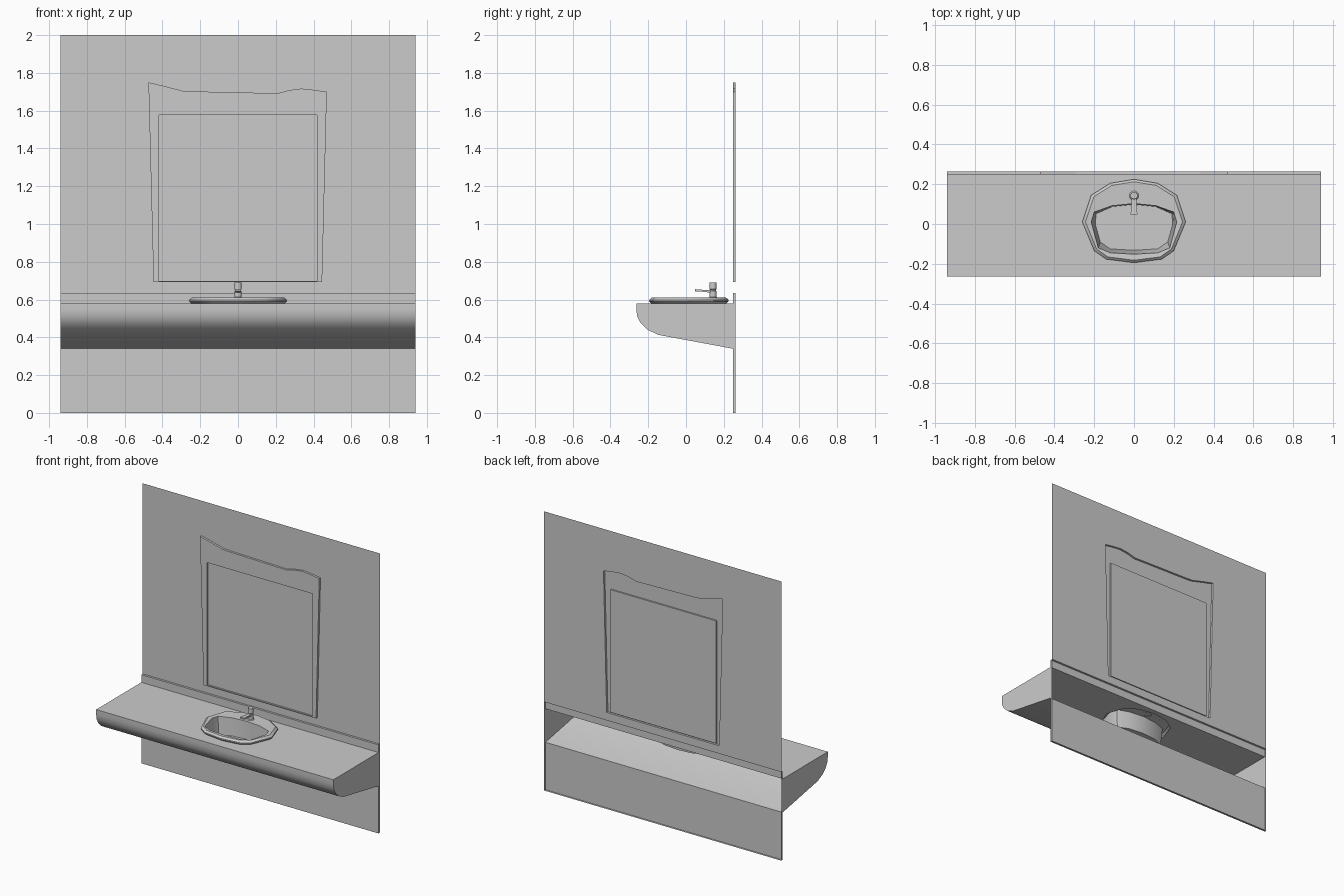
import bpy, bmesh
from math import sin, cos, pi, radians

if "Cube" in bpy.data.objects:
    bpy.data.objects.remove(bpy.data.objects["Cube"])

W = 0.94               # half width of wall and counter
BACK, FRONT = 0.263, 0.248   # wall plane and raised panel plane
TOP = 0.58             # counter height


def ring(bm, pts):
    return [bm.verts.new(p) for p in pts]


def bridge(bm, a, b, closed=True):
    n = len(a)
    for i in range(n if closed else n - 1):
        j = (i + 1) % n
        bm.faces.new((a[i], a[j], b[j], b[i]))


def fill(bm, normal, *loops):
    """Fill a flat outline, further loops are holes."""
    edges = []
    for lp in loops:
        for i, v in enumerate(lp):
            w = lp[(i + 1) % len(lp)]
            edges.append(bm.edges.get((v, w)) or bm.edges.new((v, w)))
    bmesh.ops.triangle_fill(bm, edges=edges, use_beauty=True, normal=normal)


def finish(bm, name, angle=None):
    bmesh.ops.recalc_face_normals(bm, faces=bm.faces)
    me = bpy.data.meshes.new(name)
    bm.to_mesh(me)
    bm.free()
    ob = bpy.data.objects.new(name, me)
    bpy.context.collection.objects.link(ob)
    if angle:
        me.shade_smooth()
        me.set_sharp_from_angle(angle=radians(angle))
    return ob


def mirrored(half):
    return half + [(-x, y) for x, y in reversed(half[1:-1])]


def xz(pts, y):
    return [(x, y, z) for x, z in pts]


def xy(pts, z, s=1.0):
    return [(x * s, 0.015 + (y - 0.015) * s, z) for x, y in pts]


frame = [(-.474, 1.75), (-.39, 1.73), (-.294, 1.705), (-.24, 1.702), (.21, 1.692),
         (.27, 1.708), (.335, 1.717), (.40, 1.71), (.47, 1.70), (.445, .692), (-.447, .692)]
glass = [(-.418, 1.577), (.418, 1.577), (.418, .699), (-.418, .699)]
flange = mirrored([(0, .225), (.12, .205), (.215, .145), (.26, .01), (.2, -.135), (.14, -.177), (0, -.195)])
rim = mirrored([(0, .103), (.11, .092), (.2, .06), (.215, .01), (.18, -.12), (.12, -.145), (0, -.152)])
floor = mirrored([(0, .098), (.11, .087), (.19, .052), (.195, 0), (.17, -.09), (.12, -.125), (0, -.132)])

# upper wall sheet, open where the mirror frame sits
bm = bmesh.new()
fill(bm, (0, -1, 0), ring(bm, xz([(-W, .635), (W, .635), (W, 2), (-W, 2)], BACK)), ring(bm, xz(frame, BACK)))
finish(bm, "upper_wall")

# mirror frame: raised shell, open at the back
bm = bmesh.new()
a, b = ring(bm, xz(frame, BACK)), ring(bm, xz(frame, FRONT))
c = ring(bm, xz(glass, FRONT))
bridge(bm, a, b)
fill(bm, (0, -1, 0), b, c)
finish(bm, "mirror_frame")

# recessed mirror glass
bm = bmesh.new()
a, b = ring(bm, xz(glass, FRONT)), ring(bm, xz(glass, BACK - .004))
bridge(bm, a, b)
bm.faces.new(b)
finish(bm, "mirror_glass")

# lower wall and backsplash, open behind the counter
bm = bmesh.new()
for prof in ([(BACK, 0), (FRONT, 0), (FRONT, .34)], [(FRONT, TOP), (FRONT, .635), (BACK, .635)]):
    bridge(bm, ring(bm, [(-W, y, z) for y, z in prof]), ring(bm, [(W, y, z) for y, z in prof]), False)
for x in (-W, W):
    bm.faces.new(ring(bm, [(x, FRONT, 0), (x, BACK, 0), (x, BACK, .635), (x, FRONT, .635)]))
bmesh.ops.remove_doubles(bm, verts=bm.verts, dist=1e-4)
finish(bm, "lower_wall")

# counter: rounded apron shell with a hole for the basin
prof = [(-.263, TOP), (-.263, .545), (-.258, .51), (-.24, .475), (-.204, .44), (-.146, .413), (FRONT, .34)]
bm = bmesh.new()
l = ring(bm, [(-W, y, z) for y, z in prof])
r = ring(bm, [(W, y, z) for y, z in prof])
bridge(bm, l, r, False)
lb, rb = ring(bm, [(-W, FRONT, TOP), (W, FRONT, TOP)])
bm.faces.new(l + [lb])
bm.faces.new(r + [rb])
fill(bm, (0, 0, 1), [l[0], r[0], rb, lb], ring(bm, xy(flange, TOP, .95)))
finish(bm, "counter", 40)

# basin: bevelled flange, then bowl walls and floor
bm = bmesh.new()
rings = [ring(bm, p) for p in (xy(flange, TOP, .95), xy(flange, .59), xy(flange, .598),
                               xy(flange, .61, .94), xy(rim, .607), xy(floor, .48))]
for a, b in zip(rings, rings[1:]):
    bridge(bm, a, b)
bm.faces.new(rings[-1])
finish(bm, "basin", 35)

# faucet post
bm = bmesh.new()
N = 16
lathe = [(.026, .606), (.019, .613), (.019, .644), (.015, .647), (.015, .652), (.019, .655), (.018, .689)]
rings = [ring(bm, [(r * cos(2 * pi * i / N), .143 + r * sin(2 * pi * i / N), z) for i in range(N)])
         for r, z in lathe]
for a, b in zip(rings, rings[1:]):
    bridge(bm, a, b)
bm.faces.new(rings[-1])
finish(bm, "faucet_post", 40)

# faucet spout: slim tapered bar
bm = bmesh.new()
rings = [ring(bm, [(-w, y, z0), (w, y, z0), (w, y, z1), (-w, y, z1)])
         for y, w, z0, z1 in ((.14, .012, .635, .65), (.095, .014, .641, .651), (.048, .017, .644, .655))]
for a, b in zip(rings, rings[1:]):
    bridge(bm, a, b)
bm.faces.new(rings[0])
bm.faces.new(rings[-1])
finish(bm, "faucet_spout")
